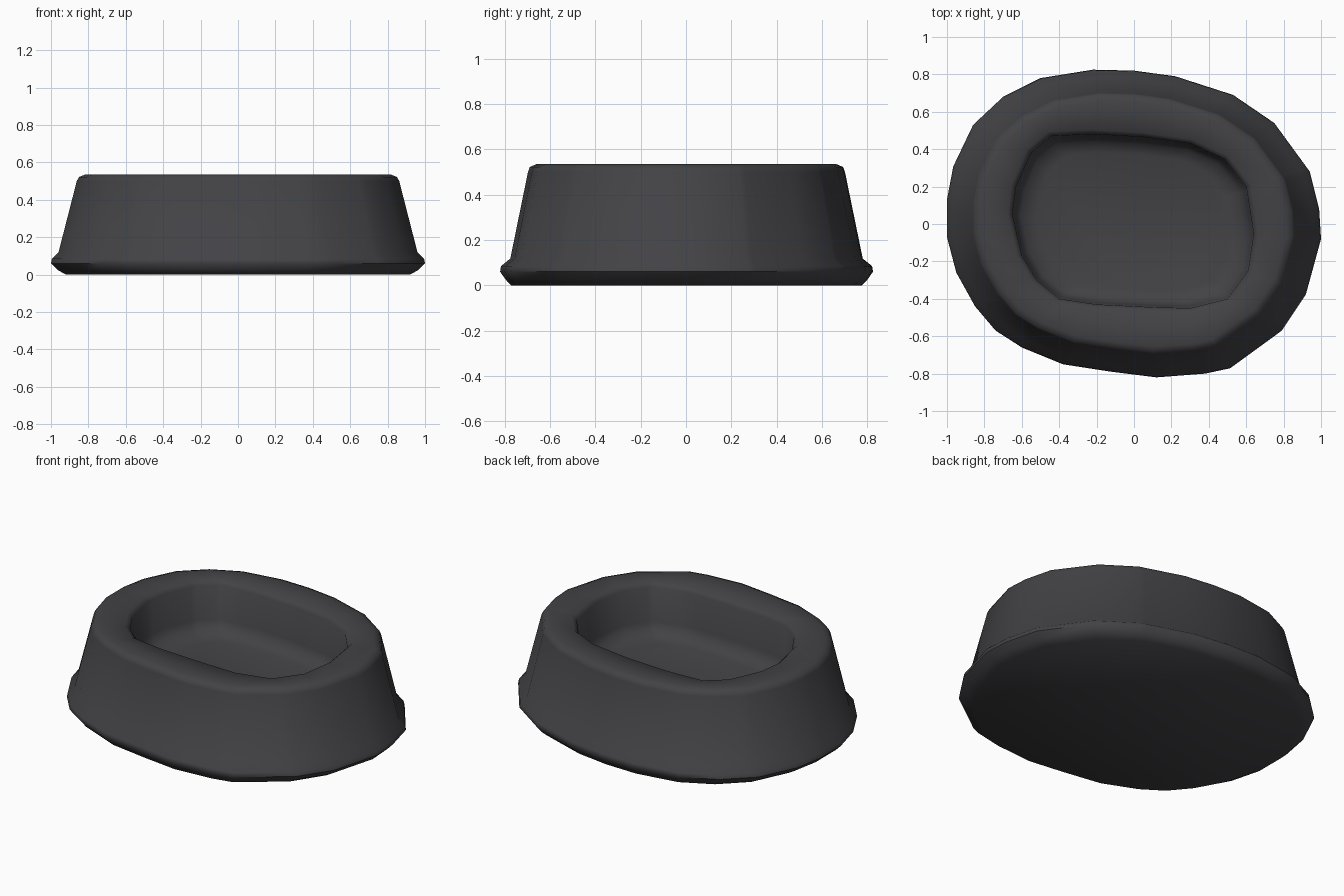
import bpy, bmesh, math
from mathutils import Vector

if "Cube" in bpy.data.objects:
    bpy.data.objects.remove(bpy.data.objects["Cube"])

# Plan outlines, counter-clockwise-agnostic: foot flange and bowl opening
OUTER = [(-1, .13), (-.97, .30), (-.86, .53), (-.70, .68), (-.50, .78), (-.22, .825),
         (0, .82), (.22, .79), (.53, .69), (.75, .54), (.94, .28), (.99, .08),
         (1, -.08), (.93, -.36), (.79, -.57), (.52, -.77), (.38, -.80), (.12, -.82),
         (-.12, -.79), (-.38, -.75), (-.60, -.66), (-.74, -.57), (-.85, -.44),
         (-.95, -.26), (-1, -.07)]
INNER = [(-.65, .05), (-.63, .20), (-.55, .38), (-.44, .47), (-.22, .48), (.05, .465),
         (.30, .43), (.48, .35), (.60, .20), (.64, -.05), (.61, -.25), (.50, -.40),
         (.30, -.45), (.10, -.445), (-.20, -.43), (-.40, -.40), (-.52, -.30), (-.60, -.17)]


def radius_at(outline, a):
    """Distance from the centre to the outline in direction a."""
    d = Vector((math.cos(a), math.sin(a)))
    best = 0
    for i, p in enumerate(outline):
        p, q = Vector(p), Vector(outline[(i + 1) % len(outline)])
        e = q - p
        den = d.x * e.y - d.y * e.x
        if abs(den) < 1e-9:
            continue
        t = (p.x * e.y - p.y * e.x) / den
        u = (p.x * d.y - p.y * d.x) / den
        if t > 0 and -1e-6 <= u <= 1 + 1e-6:
            best = max(best, t)
    return best


# Shared directions so both outlines keep their corners
angles = []
for a in sorted(math.atan2(y, x) for x, y in OUTER + INNER):
    if not angles or a - angles[-1] > .02:
        angles.append(a)

# Section: outline, x scale, y scale, height
SECTION = [(OUTER, .92, .94, 0), (OUTER, .965, .97, .025), (OUTER, 1, 1, .06),
           (OUTER, .995, .995, .085), (OUTER, .96, .945, .118),
           (OUTER, .862, .85, .50), (OUTER, .85, .84, .522), (OUTER, .815, .80, .536),
           (INNER, 1.04, 1.05, .53), (INNER, 1, 1, .505),
           (INNER, .985, .98, .30), (INNER, .93, .92, .245), (INNER, .80, .80, .22)]

bm = bmesh.new()
rings = []
for outline, sx, sy, z in SECTION:
    ring = []
    for a in angles:
        r = radius_at(outline, a)
        ring.append(bm.verts.new((r * math.cos(a) * sx, r * math.sin(a) * sy, z)))
    rings.append(ring)
n = len(angles)
for lo, hi in zip(rings, rings[1:]):
    for i in range(n):
        j = (i + 1) % n
        bm.faces.new((lo[i], lo[j], hi[j], hi[i]))
bm.faces.new(rings[0][::-1])      # underside
bm.faces.new(rings[-1])           # bowl floor
bmesh.ops.recalc_face_normals(bm, faces=bm.faces)

mesh = bpy.data.meshes.new("oval_bowl")
bm.to_mesh(mesh)
bm.free()
bowl = bpy.data.objects.new("oval_bowl", mesh)
bpy.context.collection.objects.link(bowl)

# Dark grey plastic
mat = bpy.data.materials.new("dark grey")
mat.diffuse_color = (.055, .054, .06, 1)
mat.use_nodes = True
mat.node_tree.nodes["Principled BSDF"].inputs["Base Color"].default_value = mat.diffuse_color
mesh.materials.append(mat)

bpy.context.view_layer.objects.active = bowl
bowl.select_set(True)
bpy.ops.object.shade_smooth_by_angle(angle=math.radians(50))
